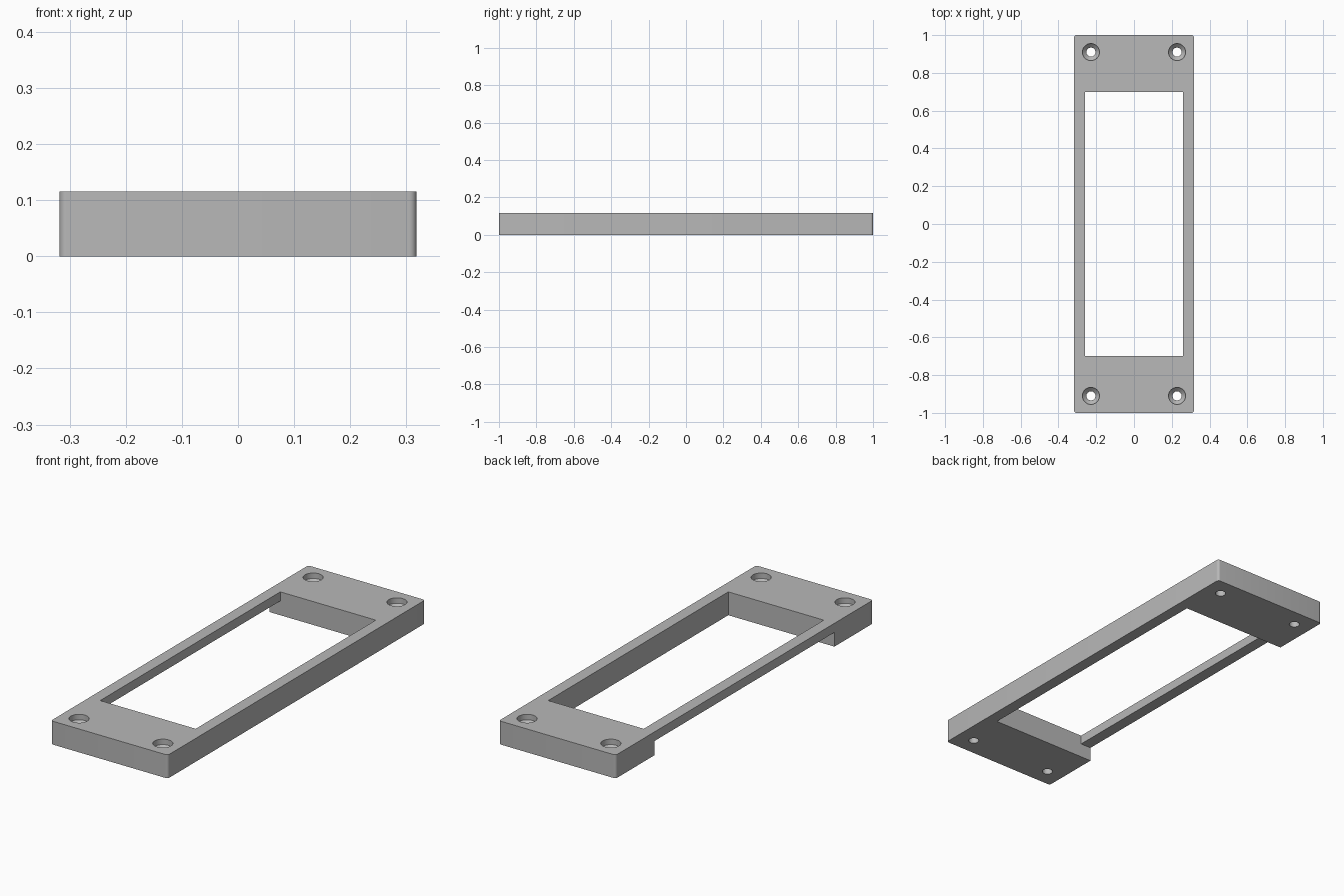
import bpy, bmesh
from math import cos, sin, pi, radians

HALF_W, HALF_L, HEIGHT = 0.318, 1.0, 0.115
OPEN_X, OPEN_Y = 0.26, 0.70
RAIL_BOTTOM = 0.07
HOLE_X, HOLE_Y = 0.228, 0.91

cube = bpy.data.objects.get("Cube")
if cube:
    bpy.data.objects.remove(cube, do_unlink=True)

grey = bpy.data.materials.new("plain grey")
grey.use_nodes = True
colour = (0.48, 0.48, 0.48, 1)
grey.diffuse_color = colour
grey.node_tree.nodes["Principled BSDF"].inputs["Base Color"].default_value = colour


def loft(name, rings):
    """Skin a stack of equal-sized point rings and cap both ends."""
    bm = bmesh.new()
    loops = [[bm.verts.new(p) for p in ring] for ring in rings]
    n = len(loops[0])
    for a, b in zip(loops, loops[1:]):
        for i in range(n):
            j = (i + 1) % n
            bm.faces.new((a[i], a[j], b[j], b[i]))
    bm.faces.new(loops[0][::-1])
    bm.faces.new(loops[-1])
    bmesh.ops.recalc_face_normals(bm, faces=bm.faces)
    mesh = bpy.data.meshes.new(name)
    bm.to_mesh(mesh)
    bm.free()
    mesh.materials.append(grey)
    obj = bpy.data.objects.new(name, mesh)
    bpy.context.collection.objects.link(obj)
    return obj


def rounded_outline(z, radius=0.013, steps=6):
    """Plate outline with small rounded corners."""
    points = []
    for q, (sx, sy) in enumerate(((1, 1), (-1, 1), (-1, -1), (1, -1))):
        for k in range(steps + 1):
            a = (q + k / steps) * pi / 2
            points.append((sx * (HALF_W - radius) + radius * cos(a),
                           sy * (HALF_L - radius) + radius * sin(a), z))
    return points


def circle(x, y, r, z, sides=32):
    return [(x + r * cos(2 * pi * i / sides), y + r * sin(2 * pi * i / sides), z)
            for i in range(sides)]


# Plate body
plate = loft("mounting_frame", [rounded_outline(0), rounded_outline(HEIGHT)])

# Central opening, which also undercuts the right rail
section = [(OPEN_X, -0.1), (OPEN_X, 0.3), (-OPEN_X, 0.3),
           (-OPEN_X, RAIL_BOTTOM), (-0.5, RAIL_BOTTOM), (-0.5, -0.1)]
cutters = [loft("opening_cutter", [[(x, y, z) for x, z in section]
                                   for y in (-OPEN_Y, OPEN_Y)])]

# Countersunk screw holes in the four corners
for sx in (-1, 1):
    for sy in (-1, 1):
        steps = ((0.024, -0.1), (0.024, 0.067), (0.045, 0.088), (0.045, 0.2))
        cutters.append(loft("screw_hole_cutter", [
            circle(sx * HOLE_X, sy * HOLE_Y, r, z) for r, z in steps]))

# Cut, then discard the cutters
bpy.ops.object.select_all(action='DESELECT')
bpy.context.view_layer.objects.active = plate
plate.select_set(True)
for cutter in cutters:
    cutter.hide_render = True
    mod = plate.modifiers.new("cut", 'BOOLEAN')
    mod.operation = 'DIFFERENCE'
    mod.solver = 'EXACT'
    mod.object = cutter
    bpy.ops.object.modifier_apply(modifier=mod.name)
    bpy.data.objects.remove(cutter, do_unlink=True)

bpy.ops.object.shade_smooth_by_angle(angle=radians(30))
